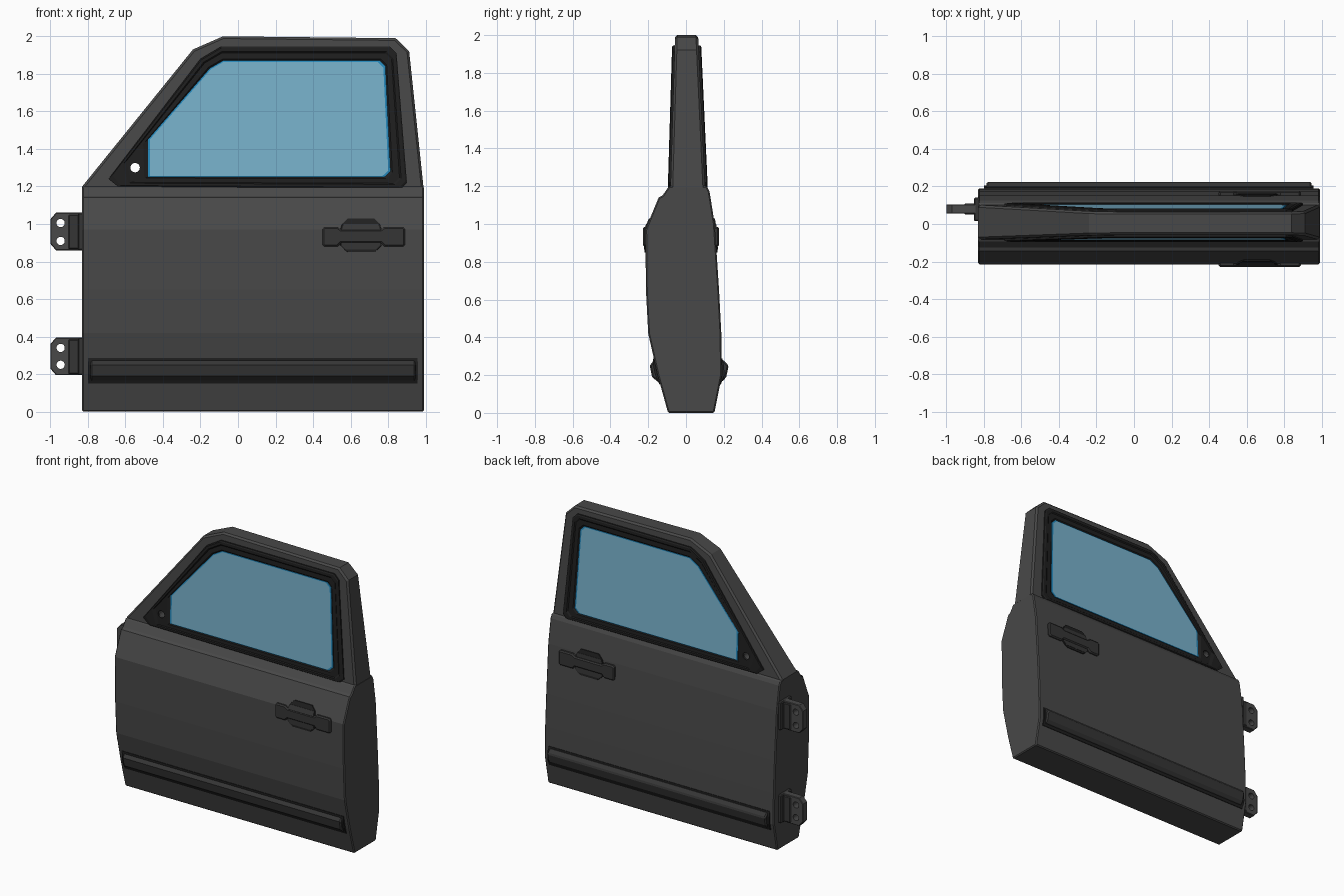
import bpy, bmesh, math
from mathutils import Vector, Matrix

if "Cube" in bpy.data.objects:
    bpy.data.objects.remove(bpy.data.objects["Cube"])


def material(name, rgb):
    m = bpy.data.materials.new(name)
    m.diffuse_color = (*rgb, 1)
    m.use_nodes = True
    m.node_tree.nodes["Principled BSDF"].inputs["Base Color"].default_value = m.diffuse_color
    return m


GREY = material("body_grey", (0.065, 0.065, 0.065))
CHARCOAL = material("charcoal", (0.036, 0.036, 0.036))
BLACK = material("trim_black", (0.014, 0.014, 0.014))
GLASS = material("glass_blue", (0.19, 0.45, 0.61))
EDGE = material("glass_edge_blue", (0.02, 0.26, 0.52))


def finish(name, bm, mats, bevel=0):
    bmesh.ops.recalc_face_normals(bm, faces=bm.faces)
    me = bpy.data.meshes.new(name)
    bm.to_mesh(me)
    bm.free()
    for m in mats:
        me.materials.append(m)
    ob = bpy.data.objects.new(name, me)
    bpy.context.collection.objects.link(ob)
    if bevel:
        b = ob.modifiers.new("bevel", 'BEVEL')
        b.width, b.segments = bevel, 1
        b.limit_method, b.angle_limit = 'ANGLE', math.radians(50)
    return ob


def loft(name, loops, mats, ring=False, bevel=0):
    """Skin a row of equal loops; ring joins last to first, otherwise cap both ends."""
    bm = bmesh.new()
    vs = [[bm.verts.new(p) for p in lp] for lp in loops]
    n = len(vs[0])
    pairs = list(zip(vs, vs[1:])) + ([(vs[-1], vs[0])] if ring else [])
    for a, b in pairs:
        for i in range(n):
            j = (i + 1) % n
            bm.faces.new((a[i], a[j], b[j], b[i]))
    if not ring:
        bm.faces.new(vs[0])
        bm.faces.new(vs[-1]).material_index = len(mats) - 1
    return finish(name, bm, mats, bevel)


def along_x(name, pts, x0, x1, mat, bevel=0):
    return loft(name, [[(x, y, z) for y, z in pts] for x in (x0, x1)], [mat], bevel=bevel)


def along_y(name, pts, y0, y1, mat, bevel=0):
    return loft(name, [[(x, y, z) for x, z in pts] for y in (y0, y1)], [mat], bevel=bevel)


def rect(a0, a1, b0, b1):
    return [(a0, b0), (a1, b0), (a1, b1), (a0, b1)]


# body cross-section as (z, y) for each side
SKIN = {
    -1: [(0, -.095), (.2, -.15), (.42, -.2), (.65, -.212), (.97, -.215),
         (1.14, -.145), (1.15, -.125), (1.2, -.09)],
    1: [(0, .15), (.2, .19), (.42, .187), (.65, .175), (1.0, .152), (1.17, .125), (1.2, .11)],
}


def body_y(side, z):
    for (z0, y0), (z1, y1) in zip(SKIN[side], SKIN[side][1:]):
        if z <= z1:
            return y0 + (y1 - y0) * (z - z0) / (z1 - z0)


def frame_y(side, z, h=0):
    t = (z - 1.2) / 0.8
    y = -.082 + .024 * t if side < 0 else .101 - .037 * t
    return y + side * h


# cutter for the mirror hole and the hinge bolt holes
bm = bmesh.new()
holes = [(-.548, 1.3, .025)] + [(-.945, z, .022) for z in (.25, .34, .91, 1.005)]
for x, z, r in holes:
    bmesh.ops.create_cone(bm, cap_ends=True, segments=20, radius1=r, radius2=r, depth=0.6,
                          matrix=Matrix.Translation((x, 0, z)) @ Matrix.Rotation(math.pi / 2, 4, 'X'))
cutter = finish("hole_cutter", bm, [BLACK])
cutter.hide_render = True
cutter.display_type = 'WIRE'


def drill(ob):
    m = ob.modifiers.new("holes", 'BOOLEAN')
    m.operation, m.object, m.solver = 'DIFFERENCE', cutter, 'EXACT'


# lower door body
profile = [(y, z) for z, y in SKIN[-1]] + [(y, z) for z, y in reversed(SKIN[1])]
along_x("door_body", profile, -.83, .99, GREY, bevel=.007)

# upper window frame
outline = [(-.845, 1.18), (.99, 1.18), (.912, 1.92), (.84, 1.99), (-.08, 2.0), (-.24, 1.93), (-.83, 1.2)]
drill(loft("window_frame", [[(x, frame_y(s, z), z) for x, z in outline[1:]] + [(-.83, frame_y(s, 1.18), 1.18)]
                            for s in (-1, 1)], [GREY], bevel=.012))

# window trim and glass outlines
outer = [(-.64, 1.2), (.87, 1.19), (.9, 1.22), (.845, 1.91), (.81, 1.945), (-.09, 1.945), (-.2, 1.88), (-.69, 1.24)]
inner = [(-.48, 1.25), (.78, 1.25), (.812, 1.28), (.785, 1.84), (.755, 1.87), (-.08, 1.87), (-.15, 1.83), (-.48, 1.45)]
center = Vector((.18, 1.55))


def mix(t):
    return [Vector(a).lerp(Vector(b), t) for a, b in zip(outer, inner)]


def on_frame(side, pts, h):
    return [(x, frame_y(side, z, h), z) for x, z in pts]


# dog-bone handle, octagonal cup rows as (z, x0, x1)
grip = [(.46, .88), (.53, .88), (.55, .9), (.76, .9), (.78, .88), (.88, .88), (.89, .89),
        (.89, .975), (.88, .985), (.78, .985), (.76, .97), (.55, .97), (.53, .985), (.46, .985), (.45, .975), (.45, .89)]
cup = [(.85, .58, .73), (.865, .56, .75), (.885, .54, .77), (.97, .54, .77), (1.0, .55, .76), (1.03, .58, .73)]

for s, tag in ((-1, "outer"), (1, "inner")):
    # raised window trim
    steps = [(0, -.01), (0, .009), (.1, .014), (.35, .014), (.45, .008), (.88, .008), (1, 0), (1, -.01)]
    drill(loft(tag + "_window_trim", [on_frame(s, mix(t), h) for t, h in steps], [BLACK], ring=True))
    # glass pane with bright rim
    pane = [center + (Vector(p) - center) * .982 for p in inner]
    loft(tag + "_glass", [on_frame(s, inner, -.008), on_frame(s, inner, .004), on_frame(s, pane, .005)],
         [EDGE, GLASS])
    # handle cup following the body skin
    loft(tag + "_handle_cup",
         [[(x0, body_y(s, z) - s * .02, z), (x1, body_y(s, z) - s * .02, z),
           (x1 - .006, body_y(s, z) + s * .006, z), (x0 + .006, body_y(s, z) + s * .006, z)]
          for z, x0, x1 in cup], [BLACK, BLACK])
    # recessed-looking cup face
    loft(tag + "_handle_cup_face",
         [[(x0 + .014, body_y(s, z) - s * .01, z), (x1 - .014, body_y(s, z) - s * .01, z),
           (x1 - .014, body_y(s, z) + s * .008, z), (x0 + .014, body_y(s, z) + s * .008, z)]
          for z, x0, x1 in cup[1:-1]], [CHARCOAL])
    # handle grip
    y = -.228 if s < 0 else .175
    along_y(tag + "_handle_grip", grip, y, y - s * .035, CHARCOAL, bevel=.008)
    # side moulding and its dark backing
    if s < 0:
        strip = [(-.12, .165), (-.15, .165), (-.18, .19), (-.192, .25), (-.172, .277), (-.12, .277)]
    else:
        strip = [(.15, .165), (.193, .165), (.213, .19), (.226, .25), (.2, .277), (.15, .277)]
    along_x(tag + "_moulding", strip, -.785, .945, CHARCOAL, bevel=.008)
    back = [(body_y(s, z) + s * h, z) for z, h in
            ((.15, -.03), (.15, .004), (.2, .014), (.25, .012), (.287, .004), (.287, -.03))]
    along_x(tag + "_moulding_backing", back, -.8, .957, BLACK)

# hinges
for z, tag in ((.195, "lower"), (.86, "upper")):
    plate = [(-.84, z), (-.97, z), (-1, z + .035), (-1, z + .165), (-.97, z + .2), (-.84, z + .2)]
    drill(along_y(tag + "_hinge_plate", plate, .055, .105, GREY, bevel=.004))
    along_y(tag + "_hinge_knuckle", rect(-.905, -.84, z + .005, z + .19), .05, .11, CHARCOAL, bevel=.006)
    along_y(tag + "_hinge_base", rect(-.853, -.82, z, z + .2), .015, .14, CHARCOAL, bevel=.006)
